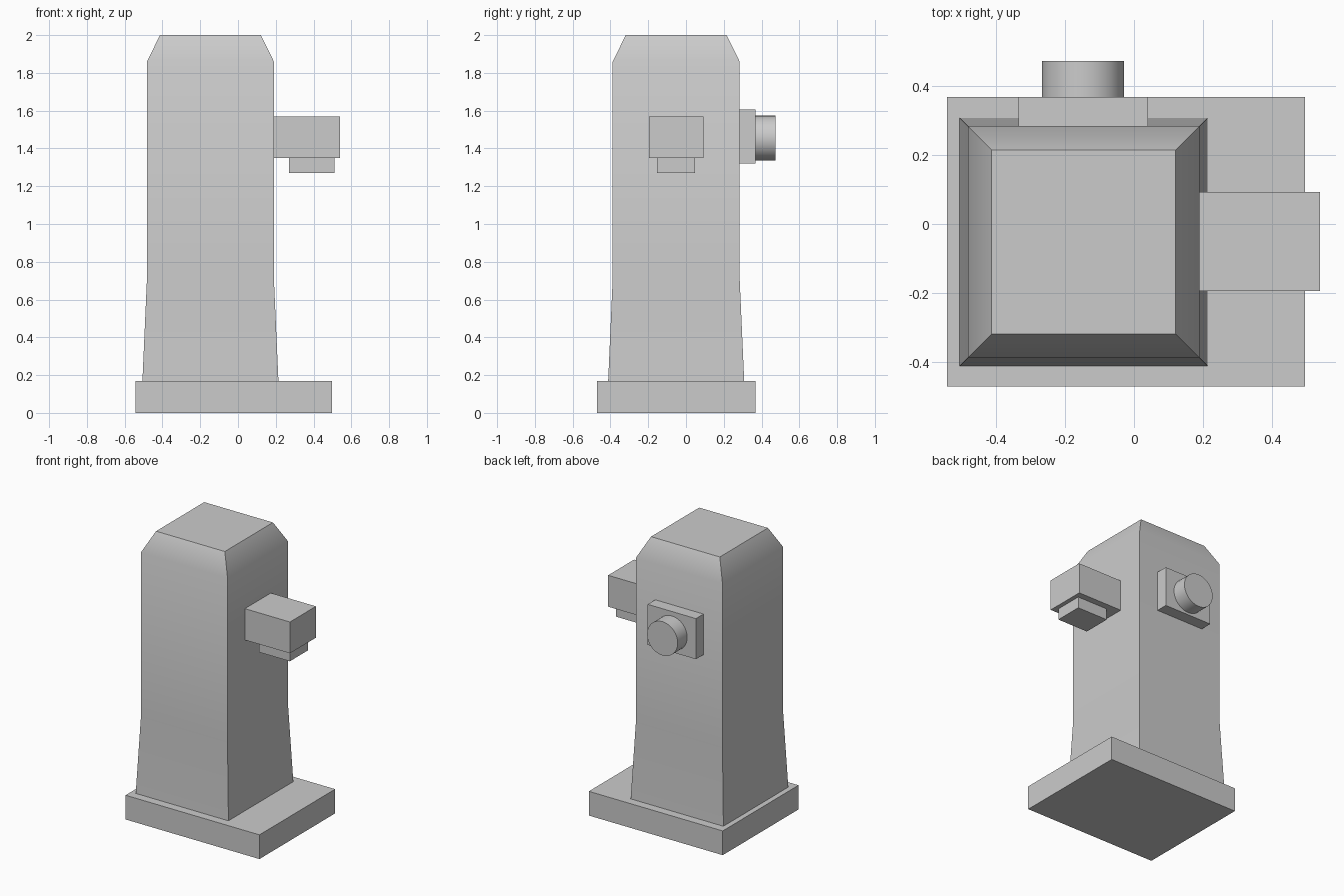
import bpy, bmesh, math
from mathutils import Matrix, Vector

if "Cube" in bpy.data.objects:
    bpy.data.objects.remove(bpy.data.objects["Cube"])


def finish(name, bm, smooth=False):
    bmesh.ops.recalc_face_normals(bm, faces=bm.faces)
    mesh = bpy.data.meshes.new(name)
    bm.to_mesh(mesh)
    bm.free()
    ob = bpy.data.objects.new(name, mesh)
    bpy.context.collection.objects.link(ob)
    if smooth:
        bpy.ops.object.select_all(action='DESELECT')
        ob.select_set(True)
        bpy.context.view_layer.objects.active = ob
        bpy.ops.object.shade_smooth_by_angle(angle=math.radians(35))
    return ob


def box(name, x, y, z):
    bm = bmesh.new()
    size = Vector((x[1] - x[0], y[1] - y[0], z[1] - z[0]))
    mid = Vector((sum(x) / 2, sum(y) / 2, sum(z) / 2))
    bmesh.ops.create_cube(bm, size=1, matrix=Matrix.Translation(mid) @ Matrix.Diagonal(size.to_4d()))
    return finish(name, bm)


def square_loft(name, cx, cy, profile):
    # stack of square rings given as (half width, height), capped at both ends
    bm = bmesh.new()
    corners = ((-1, -1), (1, -1), (1, 1), (-1, 1))
    rings = [[bm.verts.new((cx + sx * h, cy + sy * h, z)) for sx, sy in corners]
             for h, z in profile]
    for a, b in zip(rings, rings[1:]):
        for i in range(4):
            j = (i + 1) % 4
            bm.faces.new((a[i], a[j], b[j], b[i]))
    bm.faces.new(rings[0])
    bm.faces.new(rings[-1])
    return finish(name, bm, smooth=True)


# Plinth and flared column with chamfered top
box("base_slab", (-0.543, 0.497), (-0.472, 0.368), (0, 0.17))
square_loft("column", -0.146, -0.052,
            [(0.36, 0.17), (0.336, 0.71), (0.336, 1.86), (0.267, 2.0)])

# Side spout
box("side_spout", (0.19, 0.54), (-0.195, 0.093), (1.35, 1.57))
box("spout_outlet", (0.27, 0.51), (-0.153, 0.047), (1.27, 1.35))

# Back plate with round knob
box("back_plate", (-0.335, 0.04), (0.284, 0.368), (1.32, 1.605))
bm = bmesh.new()
bmesh.ops.create_cone(bm, cap_ends=True, segments=32, radius1=0.119, radius2=0.119, depth=0.105,
                      matrix=Matrix.Translation((-0.148, 0.4205, 1.455)) @ Matrix.Rotation(math.pi / 2, 4, 'X'))
finish("back_knob", bm, smooth=True)
